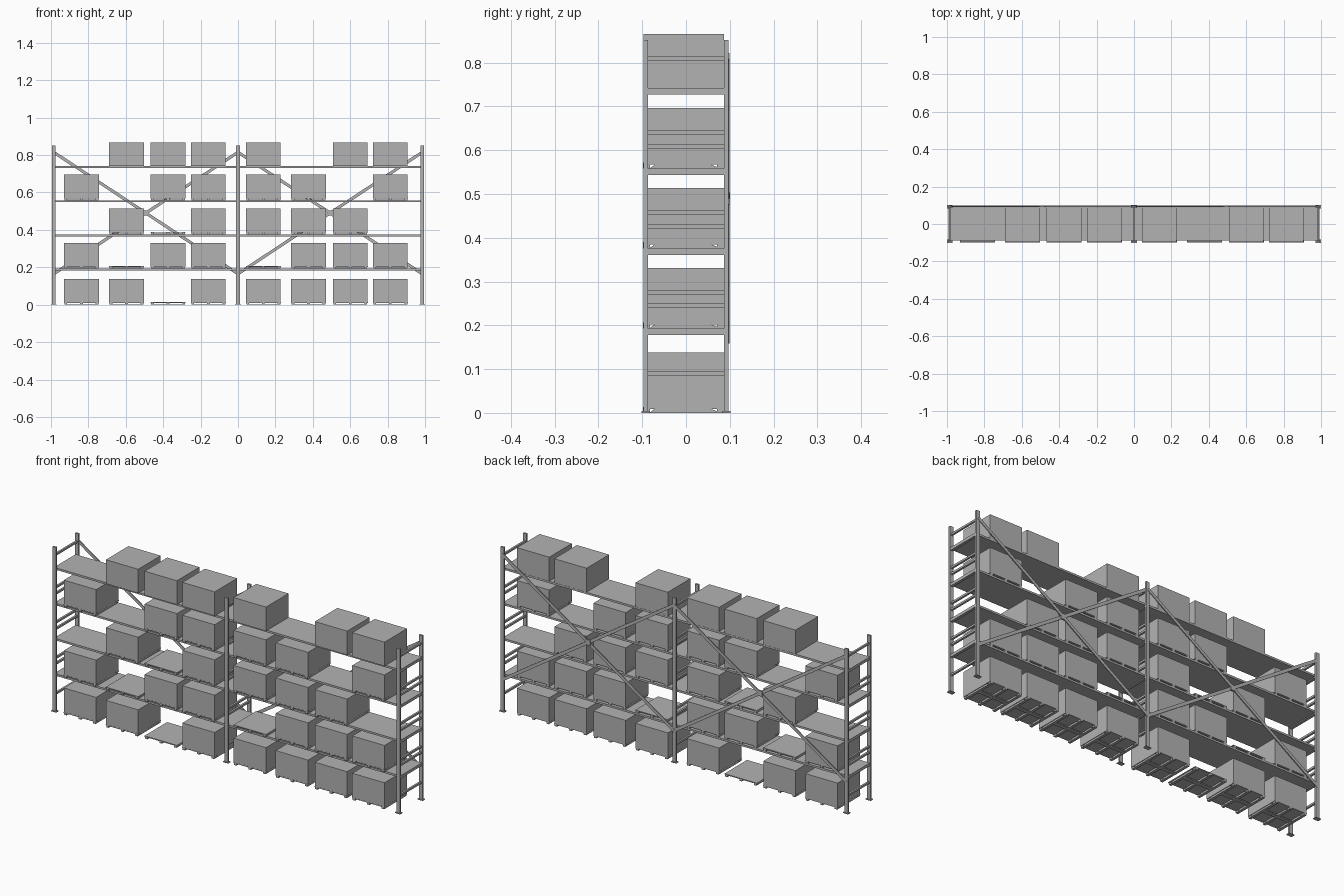
import bpy, bmesh, math
from mathutils import Matrix, Vector

if "Cube" in bpy.data.objects:
    bpy.data.objects.remove(bpy.data.objects["Cube"], do_unlink=True)

grey = bpy.data.materials.new("plain grey")
grey.use_nodes = True
colour = (0.45, 0.45, 0.45, 1)
grey.diffuse_color = colour
grey.node_tree.nodes["Principled BSDF"].inputs["Base Color"].default_value = colour


def add_box(bm, x, y, z, tilt=0):
    """Box from (low, high) ranges, optionally tilted about its own y axis."""
    size = [b - a for a, b in (x, y, z)]
    centre = [(a + b) / 2 for a, b in (x, y, z)]
    matrix = (Matrix.Translation(centre) @ Matrix.Rotation(tilt, 4, "Y")
              @ Matrix.Diagonal((*size, 1)))
    bmesh.ops.create_cube(bm, size=1, matrix=matrix)


def add_skid(bm, x, half, profile):
    """Side profile in y, z extruded across x."""
    face = bm.faces.new([bm.verts.new((x - half, y, z)) for y, z in profile])
    out = bmesh.ops.extrude_face_region(bm, geom=[face])
    verts = [v for v in out["geom"] if isinstance(v, bmesh.types.BMVert)]
    bmesh.ops.translate(bm, verts=verts, vec=(2 * half, 0, 0))


def make_mesh(name, bm):
    bmesh.ops.recalc_face_normals(bm, faces=bm.faces)
    mesh = bpy.data.meshes.new(name)
    bm.to_mesh(mesh)
    bm.free()
    mesh.materials.append(grey)
    return mesh


def place(name, mesh, location=(0, 0, 0)):
    obj = bpy.data.objects.new(name, mesh)
    obj.location = location
    bpy.context.collection.objects.link(obj)


SPAN = 0.985
POST_Y = 0.092
SHELVES = [0.193, 0.376, 0.558, 0.742]
SLOTS = [-0.837, -0.596, -0.374, -0.158, 0.136, 0.377, 0.601, 0.815]

# Upright frame: two posts on foot plates, joined by cross rails
bm = bmesh.new()
for y in (-POST_Y, POST_Y):
    add_box(bm, (-0.01, 0.01), (y - 0.005, y + 0.005), (0, 0.852))
    add_box(bm, (-0.015, 0.015), (y - 0.01, y + 0.01), (0, 0.004))
for z in (0.09, 0.245, 0.275, 0.425, 0.458, 0.608, 0.64, 0.81):
    add_box(bm, (-0.005, 0.005), (-POST_Y, POST_Y), (z - 0.005, z + 0.005))
for z in SHELVES:
    add_box(bm, (-0.007, 0.007), (-POST_Y, POST_Y), (z - 0.015, z))
frame = make_mesh("upright_frame", bm)
for name, x in (("right", -SPAN), ("middle", 0), ("left", SPAN)):
    place(name + "_frame", frame, (x, 0, 0))

# Shelf decks
for level, z in enumerate(SHELVES, 1):
    bm = bmesh.new()
    add_box(bm, (-SPAN, SPAN), (-0.088, 0.088), (z - 0.01, z))
    place(f"shelf_{level}", make_mesh("shelf", bm))

# Crossed diagonal braces on the back of each bay
low, high = 0.165, 0.815
length = math.hypot(SPAN, high - low)
angle = math.atan2(high - low, SPAN)
bm = bmesh.new()
for sign, y in ((1, 0.094), (-1, 0.097)):
    mid = (low + high) / 2
    add_box(bm, (-length / 2, length / 2), (y - 0.002, y + 0.002),
            (mid - 0.008, mid + 0.008), sign * angle)
add_box(bm, (-0.014, 0.014), (0.091, 0.1), (mid - 0.014, mid + 0.014))
brace = make_mesh("back_brace", bm)
place("right_back_brace", brace, (-SPAN / 2, 0, 0))
place("left_back_brace", brace, (SPAN / 2, 0, 0))

# Pallet: thin deck on three chamfered skids with a cross bar
bm = bmesh.new()
add_box(bm, (-0.093, 0.093), (-0.098, 0.087), (0.009, 0.014))
for x in (-0.083, 0, 0.083):
    add_skid(bm, x, 0.007, [(-0.084, 0), (0.08, 0), (0.055, 0.01), (-0.07, 0.01)])
    for y in (-0.09, 0.079):
        add_box(bm, (x - 0.007, x + 0.007), (y - 0.008, y + 0.008), (0, 0.01))
add_box(bm, (-0.09, 0.09), (-0.016, 0.005), (0, 0.005))
pallet = make_mesh("pallet", bm)

# Carton load
bm = bmesh.new()
add_box(bm, (-0.0925, 0.0925), (-0.0975, 0.087), (0.014, 0.138))
carton = make_mesh("carton", bm)

# Stock per level: C is a loaded pallet, P an empty pallet, dot is free
stock = ["CCPCCCCC", "CPCCPCCC", ".CPCCCC.", "C.CCCC.C", ".CCCC.CC"]
for level, row in enumerate(stock):
    z = 0 if level == 0 else SHELVES[level - 1]
    if level == 4:
        z -= 0.014  # top loads rest directly on the deck
    for slot, kind in enumerate(row):
        spot = (SLOTS[slot], 0, z)
        if kind in "CP" and level < 4:
            place(f"pallet_{level}_{slot}", pallet, spot)
        if kind == "C":
            place(f"carton_{level}_{slot}", carton, spot)
